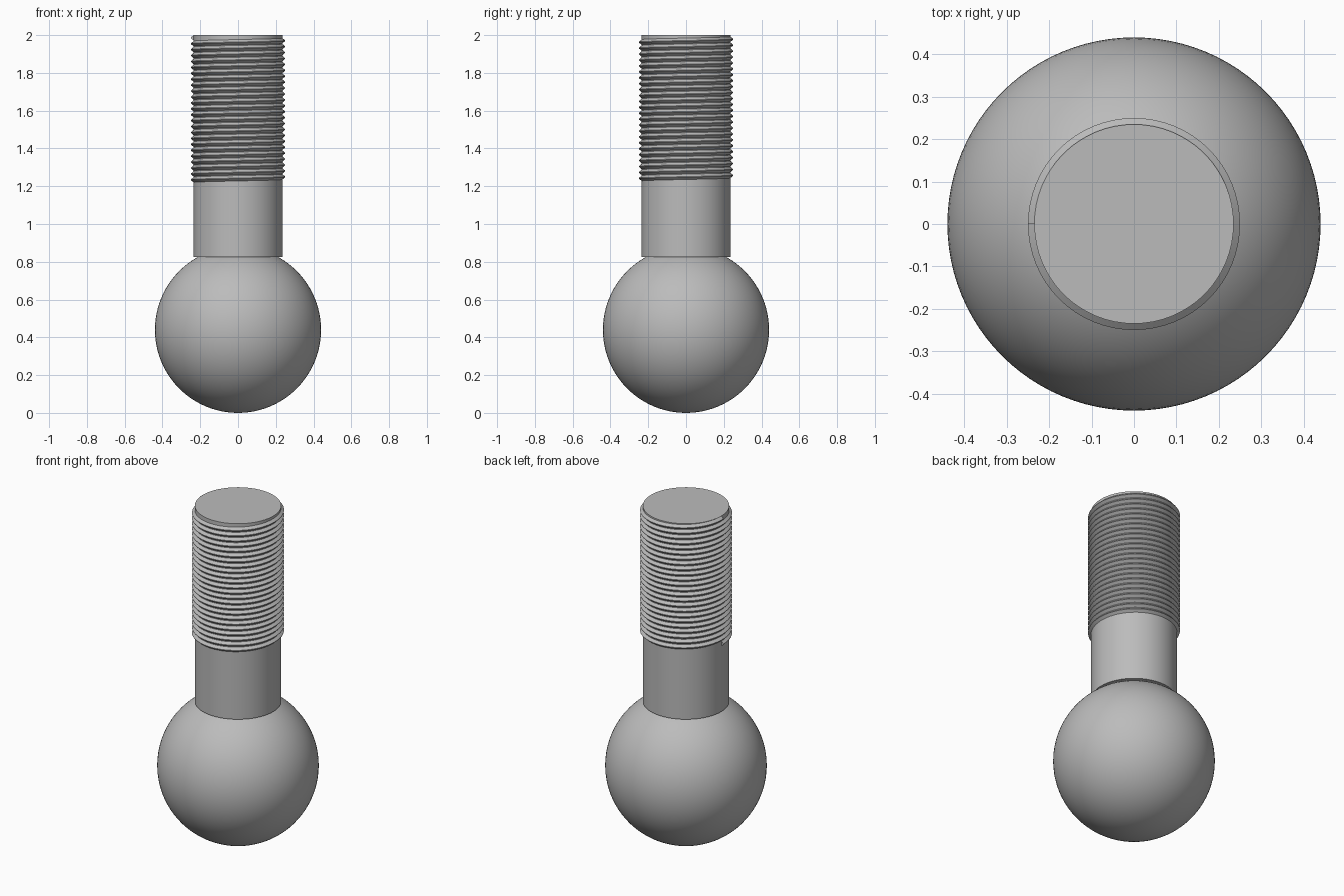
import bpy, bmesh, math

cube = bpy.data.objects.get("Cube")
if cube:
    bpy.data.objects.remove(cube, do_unlink=True)

BALL_R, SHANK_R, CREST_R = 0.44, 0.235, 0.25
SHANK_BOTTOM, THREAD_BOTTOM, TOP = 0.825, 1.22, 2.0
TURNS, STEPS = 24, 64

steel = bpy.data.materials.new("steel grey")
steel.use_nodes = True
grey = (0.5, 0.5, 0.5, 1)
steel.diffuse_color = grey
steel.node_tree.nodes["Principled BSDF"].inputs["Base Color"].default_value = grey


def finish(obj, name, angle=30):
    obj.name = obj.data.name = name
    obj.data.materials.append(steel)
    bpy.ops.object.select_all(action="DESELECT")
    obj.select_set(True)
    bpy.context.view_layer.objects.active = obj
    bpy.ops.object.shade_smooth_by_angle(angle=math.radians(angle))


# Ball, with its top cut off where it meets the shank
bpy.ops.mesh.primitive_uv_sphere_add(segments=96, ring_count=48, radius=BALL_R,
                                     location=(0, 0, BALL_R))
ball = bpy.context.object
bm = bmesh.new()
bm.from_mesh(ball.data)
bmesh.ops.bisect_plane(bm, geom=bm.verts[:] + bm.edges[:] + bm.faces[:],
                       plane_co=(0, 0, SHANK_BOTTOM - BALL_R), plane_no=(0, 0, 1),
                       clear_outer=True)
bm.to_mesh(ball.data)
bm.free()
finish(ball, "ball")

# Straight shank, running up through the thread
bpy.ops.mesh.primitive_cylinder_add(vertices=STEPS, radius=SHANK_R,
                                    depth=TOP - SHANK_BOTTOM,
                                    location=(0, 0, (TOP + SHANK_BOTTOM) / 2))
finish(bpy.context.object, "shank")

# Right-handed thread: a pointed section swept up a helix, starting on the right
pitch = (TOP - THREAD_BOTTOM) / (TURNS + 0.9)
base = 0.9 * pitch
section = [(SHANK_R - 0.004, 0), (SHANK_R, 0), (CREST_R, base * 0.45),
           (CREST_R, base * 0.55), (SHANK_R, base), (SHANK_R - 0.004, base)]
bm = bmesh.new()
rings = []
for i in range(TURNS * STEPS + 1):
    a = math.pi + math.tau * i / STEPS
    rise = THREAD_BOTTOM + pitch * i / STEPS
    rings.append([bm.verts.new((r * math.cos(a), r * math.sin(a), rise + z))
                  for r, z in section])
n = len(section)
for lower, upper in zip(rings, rings[1:]):
    for k in range(n - 1):
        bm.faces.new((lower[k], upper[k], upper[k + 1], lower[k + 1]))
bm.faces.new(rings[0])
bm.faces.new(rings[-1][::-1])
bmesh.ops.recalc_face_normals(bm, faces=bm.faces[:])
mesh = bpy.data.meshes.new("thread")
bm.to_mesh(mesh)
bm.free()
thread = bpy.data.objects.new("thread", mesh)
bpy.context.collection.objects.link(thread)
finish(thread, "thread", 25)
